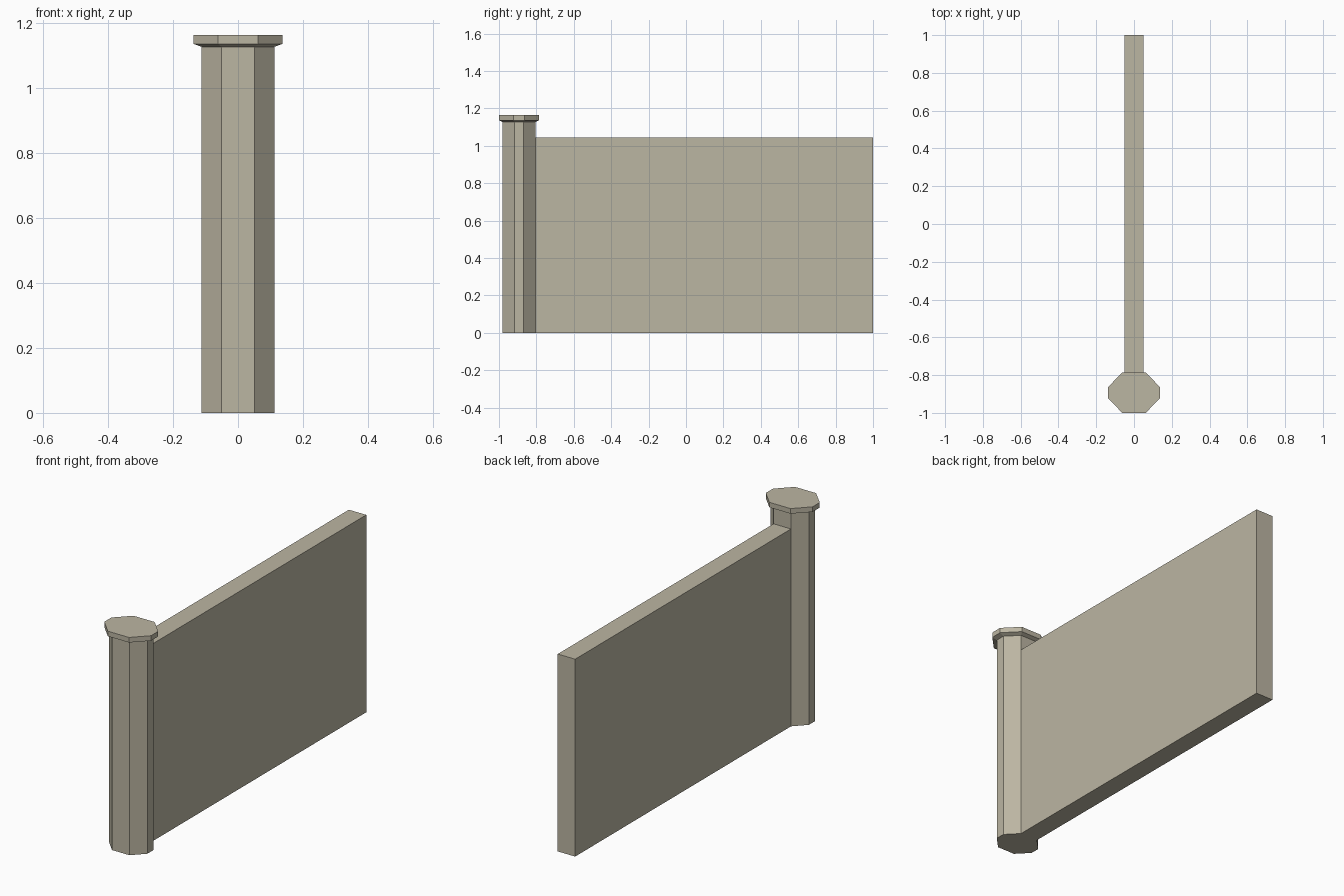
import bpy
import bmesh

cube = bpy.data.objects.get("Cube")
if cube:
    bpy.data.objects.remove(cube, do_unlink=True)

# One flat stone colour
stone = bpy.data.materials.new("warm_stone")
stone.use_nodes = True
colour = (0.50, 0.465, 0.365, 1)
stone.diffuse_color = colour
bsdf = stone.node_tree.nodes["Principled BSDF"]
bsdf.inputs["Base Color"].default_value = colour
bsdf.inputs["Roughness"].default_value = 0.9

POST_Y = -0.893


def octagon(hx, hy, fx, fy):
    """Chamfered rectangle: half sizes hx, hy and half flat lengths fx, fy."""
    half = [(fx, -hy), (hx, -fy), (hx, fy), (fx, hy)]
    return half + [(-x, -y) for x, y in half]


def loft(name, sections, y=0):
    """Solid through a stack of (outline, z) sections."""
    bm = bmesh.new()
    rings = [[bm.verts.new((px, py + y, z)) for px, py in outline]
             for outline, z in sections]
    n = len(rings[0])
    for low, high in zip(rings, rings[1:]):
        for i in range(n):
            j = (i + 1) % n
            bm.faces.new((low[i], low[j], high[j], high[i]))
    bm.faces.new(rings[0][::-1])
    bm.faces.new(rings[-1])
    bmesh.ops.recalc_face_normals(bm, faces=bm.faces)
    mesh = bpy.data.meshes.new(name)
    bm.to_mesh(mesh)
    bm.free()
    mesh.materials.append(stone)
    obj = bpy.data.objects.new(name, mesh)
    bpy.context.collection.objects.link(obj)
    return obj


# Eight-sided post with a wider cap that flares out underneath
post_outline = octagon(0.112, 0.088, 0.051, 0.025)
cap_outline = octagon(0.137, 0.107, 0.062, 0.03)
loft("post", [(post_outline, 0), (post_outline, 1.127)], POST_Y)
loft("post_cap", [(post_outline, 1.127), (cap_outline, 1.136),
                  (cap_outline, 1.163)], POST_Y)

# Plain wall running back from the post
front, back, half = POST_Y + 0.088, 1.0, 0.051
wall_outline = [(-half, front), (half, front), (half, back), (-half, back)]
loft("wall", [(wall_outline, 0), (wall_outline, 1.045)])
